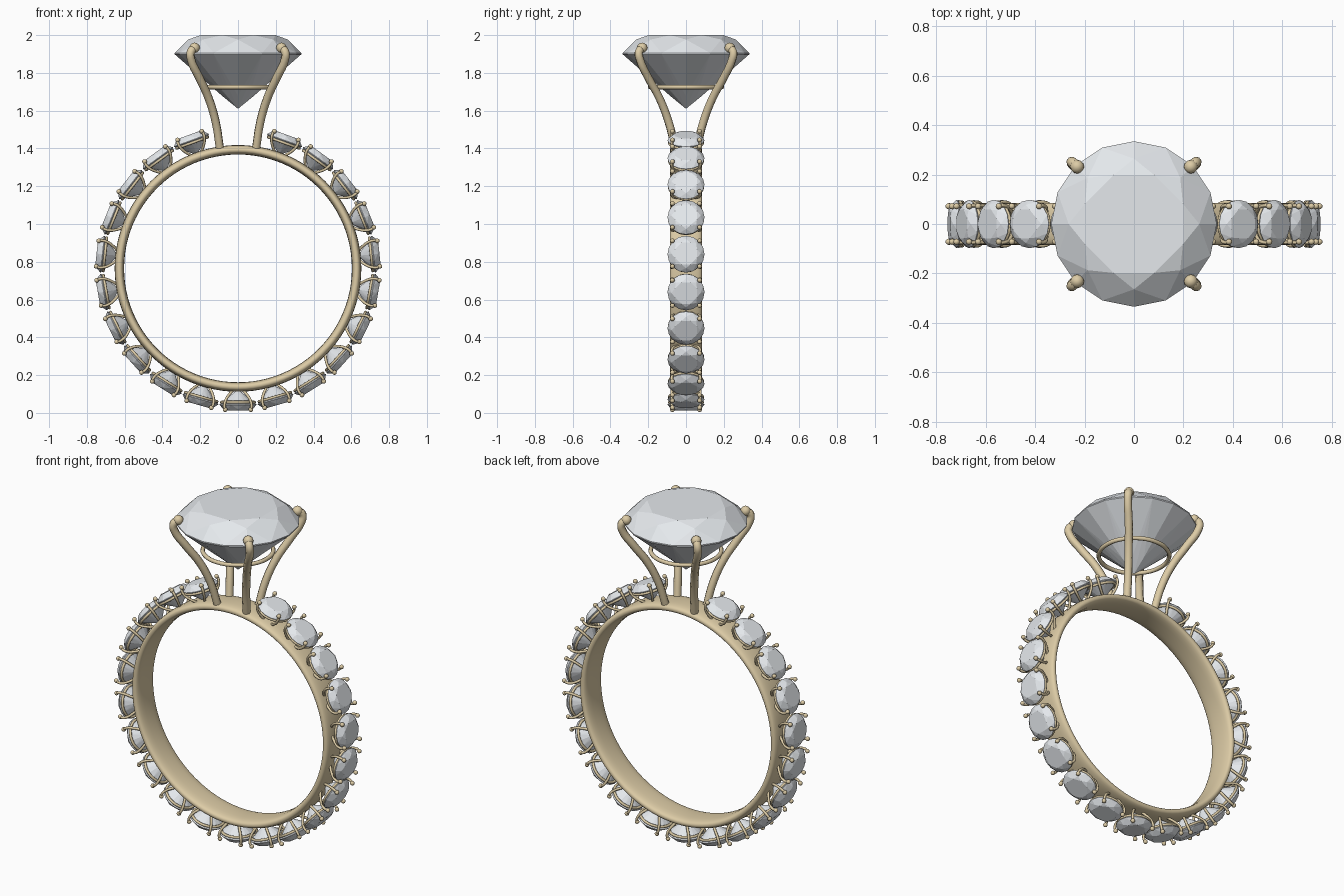
import bpy, bmesh
from math import sin, cos, pi, radians, copysign
from mathutils import Matrix, Vector

if "Cube" in bpy.data.objects:
    bpy.data.objects.remove(bpy.data.objects["Cube"])

CZ = 0.765            # height of the band centre


def material(name, rgb):
    m = bpy.data.materials.new(name)
    m.diffuse_color = (*rgb, 1)
    m.use_nodes = True
    m.node_tree.nodes["Principled BSDF"].inputs["Base Color"].default_value = m.diffuse_color
    return m


GOLD = material("gold", (0.72, 0.60, 0.38))
STONE = material("clear_stone", (0.78, 0.81, 0.84))


def add(name, data, matrix=None):
    ob = bpy.data.objects.new(name, data)
    bpy.context.collection.objects.link(ob)
    if matrix:
        ob.matrix_world = matrix
    return ob


def to_mesh(bm, name, mat, smooth):
    bmesh.ops.recalc_face_normals(bm, faces=bm.faces)
    for f in bm.faces:
        f.smooth = smooth
    me = bpy.data.meshes.new(name)
    bm.to_mesh(me)
    bm.free()
    me.materials.append(mat)
    return me


def brilliant(name, r, crown, pavilion):
    """Round brilliant cut with its girdle at z = 0, made as a convex hull."""
    bm = bmesh.new()
    table = 0.64 * r
    k = crown / (r - table)
    c = cos(pi / 8)
    for i in range(16):
        a = i * pi / 8
        d = Vector((cos(a), sin(a), 0))
        up = Vector((0, 0, 1))
        bm.verts.new(d * r)
        bm.verts.new(d * r - up * 0.02 * r)
        if i % 2:
            bm.verts.new(d * table + up * crown)
        else:
            m = 0.79 * r
            bm.verts.new(d * m + up * (crown - k * (m * c - table)))
            m = 0.25 * r
            bm.verts.new(d * m - up * pavilion * (1 - m * c / r))
    bm.verts.new((0, 0, -pavilion))
    bmesh.ops.convex_hull(bm, input=bm.verts)
    return to_mesh(bm, name, STONE, False)


def wires(name, paths, radius):
    """Round wires through points; each path is (points, closed)."""
    cu = bpy.data.curves.new(name, 'CURVE')
    cu.dimensions = '3D'
    cu.bevel_depth = radius
    cu.bevel_resolution = 2
    cu.resolution_u = 5
    cu.use_fill_caps = True
    for pts, closed in paths:
        sp = cu.splines.new('BEZIER')
        sp.bezier_points.add(len(pts) - 1)
        for bp, p in zip(sp.bezier_points, pts):
            bp.co = p
            bp.handle_left_type = bp.handle_right_type = 'AUTO'
        sp.use_cyclic_u = closed
    cu.materials.append(GOLD)
    return cu


def beads(name, centres, r):
    bm = bmesh.new()
    for p in centres:
        bmesh.ops.create_uvsphere(bm, u_segments=12, v_segments=8, radius=r,
                                  matrix=Matrix.Translation(p))
    return to_mesh(bm, name, GOLD, True)


def circle(r, z, n=12):
    return [(r * cos(2 * pi * i / n), r * sin(2 * pi * i / n), z) for i in range(n)]


CORNERS = [(1, 1), (-1, 1), (-1, -1), (1, -1)]


def four(points):
    """Repeat a prong path in all four corners."""
    return [[(x * sx, y * sy, z) for x, y, z in points] for sx, sy in CORNERS]


# band: rounded cross-section swept round the y axis
bm = bmesh.new()
N, M = 96, 24
rows = []
for i in range(N):
    a = 2 * pi * i / N
    row = []
    for j in range(M):
        b = 2 * pi * j / M
        cb, sb = cos(b), sin(b)
        rad = 0.628 + 0.025 * copysign(abs(cb) ** 0.75, cb)
        y = 0.085 * copysign(abs(sb) ** 0.75, sb)
        row.append(bm.verts.new((rad * cos(a), y, CZ + rad * sin(a))))
    rows.append(row)
for i in range(N):
    p, q = rows[i], rows[(i + 1) % N]
    for j in range(M):
        k = (j + 1) % M
        bm.faces.new((p[j], p[k], q[k], q[j]))
add("band", to_mesh(bm, "band", GOLD, True))

# centre stone
add("centre_stone", brilliant("centre_stone", 0.335, 0.095, 0.295),
    Matrix.Translation((0, 0, 1.905)))

# centre setting: four curved prongs, bead tips and a gallery ring
prongs = four([(0.095, 0.055, 1.395), (0.118, 0.092, 1.54), (0.155, 0.14, 1.665),
               (0.205, 0.2, 1.775), (0.248, 0.244, 1.87), (0.25, 0.25, 1.91),
               (0.23, 0.232, 1.932)])
add("centre_prongs", wires("centre_prongs", [(p, False) for p in prongs], 0.022))
add("centre_prong_tips", beads("centre_prong_tips", [p[-1] for p in prongs], 0.028))
add("gallery_ring", wires("gallery_ring", [(circle(0.19, 1.725), True)], 0.012))

# side stones and their settings, z measured from the band centre
side_gem = brilliant("side_stone", 0.098, 0.031, 0.082)
side = four([(0.022, 0.03, 0.64), (0.05, 0.055, 0.672), (0.068, 0.071, 0.705),
             (0.072, 0.075, 0.732), (0.068, 0.072, 0.748)])
side_wire = wires("side_setting",
                  [(p, False) for p in side] + [(circle(0.088, 0.708), True)], 0.0075)
side_bead = beads("side_prong_tips", [p[-1] for p in side], 0.0125)

for i in range(-10, 11):
    a = radians(180 + 16 * i)
    mat = Matrix.Translation((0, 0, CZ)) @ Matrix.Rotation(a, 4, 'Y')
    add("side_stone", side_gem, mat @ Matrix.Translation((0, 0, 0.722)))
    add("side_setting", side_wire, mat)
    add("side_prong_tips", side_bead, mat)
